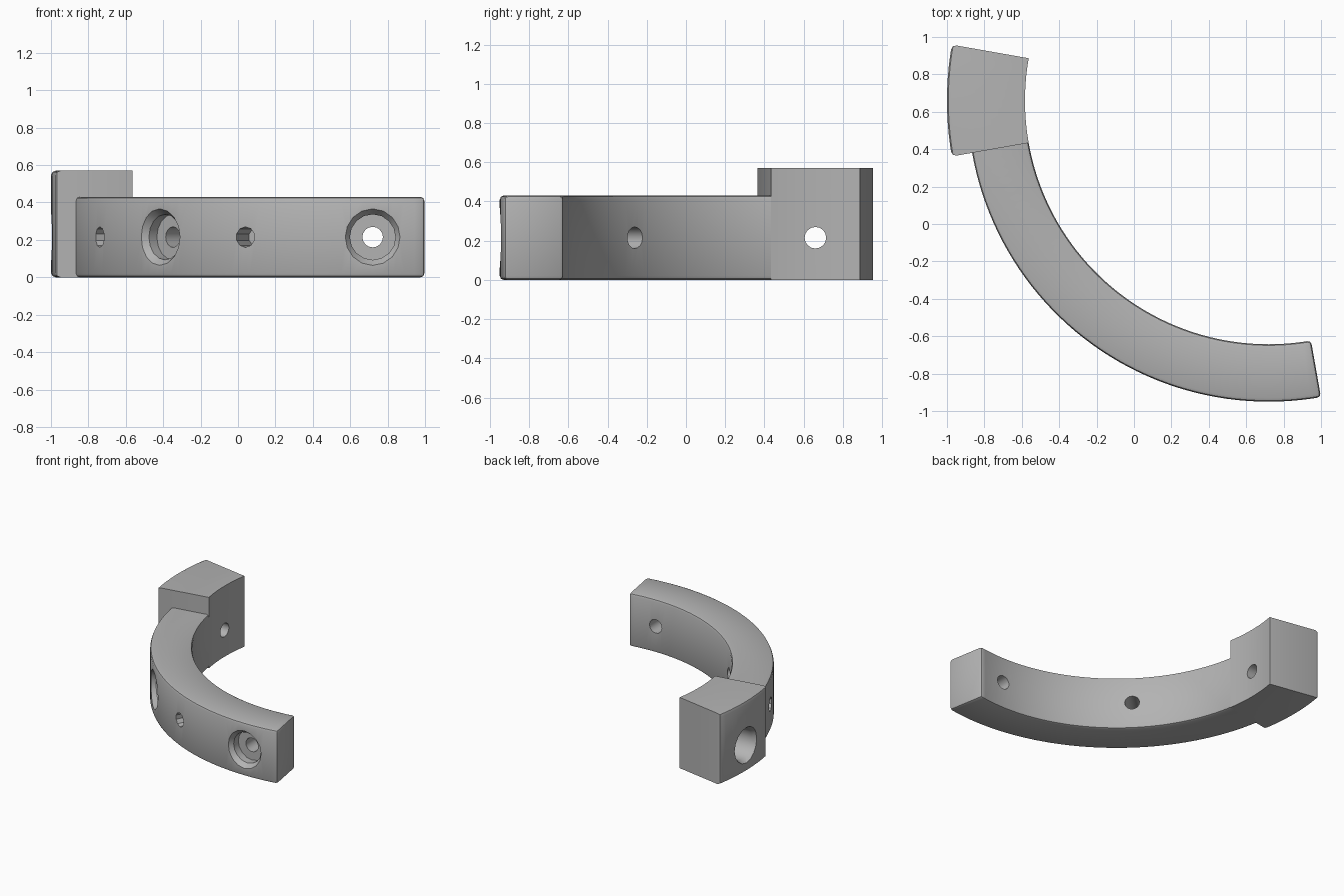
import bpy, bmesh
from math import radians, cos, sin, pi
from mathutils import Vector, Matrix

default = bpy.data.objects.get("Cube")
if default:
    bpy.data.objects.remove(default)

CENTRE = Vector((0.72, 0.66, 0))
INNER, OUTER, PAD_OUTER = 1.303, 1.61, 1.72
HOLE_Z = 0.215

grey = bpy.data.materials.new("plain grey")
grey.use_nodes = True
grey.diffuse_color = (0.45, 0.45, 0.45, 1)
grey.node_tree.nodes["Principled BSDF"].inputs["Base Color"].default_value = (0.45, 0.45, 0.45, 1)


def polar(radius, degrees, z):
    a = radians(degrees)
    return CENTRE + Vector((radius * cos(a), radius * sin(a), z))


def make_object(name, bm):
    bmesh.ops.recalc_face_normals(bm, faces=bm.faces)
    mesh = bpy.data.meshes.new(name)
    bm.to_mesh(mesh)
    bm.free()
    obj = bpy.data.objects.new(name, mesh)
    bpy.context.collection.objects.link(obj)
    mesh.materials.append(grey)
    return obj


def ring_sector(name, start, end, outer, height, bevel, keep_sharp):
    """Rectangular section swept round the arc, with softened edges."""
    bm = bmesh.new()
    steps = round((end - start) / 2)
    rings = []
    for i in range(steps + 1):
        angle = start + (end - start) * i / steps
        corners = ((INNER, 0), (outer, 0), (outer, height), (INNER, height))
        rings.append([bm.verts.new(polar(r, angle, z)) for r, z in corners])
    for a, b in zip(rings, rings[1:]):
        for k in range(4):
            n = (k + 1) % 4
            bm.faces.new((a[k], a[n], b[n], b[k]))
    bm.faces.new(rings[0])
    bm.faces.new(rings[-1])
    bmesh.ops.recalc_face_normals(bm, faces=bm.faces)
    edges = [e for e in bm.edges
             if e.calc_face_angle(0) > 0.5 and not keep_sharp(e, rings)]
    bmesh.ops.bevel(bm, geom=edges, offset=bevel, segments=2,
                    profile=0.5, affect='EDGES', clamp_overlap=True)
    return make_object(name, bm)


def radial_cutter(name, angle, profile, sides):
    """Lathed plug pointing outward; profile is (distance, radius)."""
    bm = bmesh.new()
    loops = []
    for distance, radius in profile:
        loops.append([bm.verts.new((radius * cos(2 * pi * i / sides),
                                    radius * sin(2 * pi * i / sides), distance))
                      for i in range(sides)])
    for a, b in zip(loops, loops[1:]):
        for i in range(sides):
            n = (i + 1) % sides
            bm.faces.new((a[i], a[n], b[n], b[i]))
    bm.faces.new(loops[0])
    bm.faces.new(loops[-1])
    turn = Matrix.Rotation(radians(angle), 4, 'Z') @ Matrix.Rotation(pi / 2, 4, 'Y')
    bm.transform(Matrix.Translation(CENTRE + Vector((0, 0, HOLE_Z))) @ turn)
    obj = make_object(name, bm)
    obj.hide_render = True
    return obj


def drill(target, cutters):
    for cutter in cutters:
        mod = target.modifiers.new(cutter.name, 'BOOLEAN')
        mod.operation, mod.solver, mod.object = 'DIFFERENCE', 'EXACT', cutter
    bpy.ops.object.select_all(action='DESELECT')
    target.select_set(True)
    bpy.context.view_layer.objects.active = target
    for mod in list(target.modifiers):
        bpy.ops.object.modifier_apply(modifier=mod.name)
    for cutter in cutters:
        bpy.data.objects.remove(cutter)
    bpy.ops.object.shade_smooth_by_angle(angle=radians(25))


def in_first_ring(edge, rings):
    return all(v in rings[0] for v in edge.verts)


def touches_inner(edge, rings):
    inner = {v for ring in rings for v in (ring[0], ring[3])}
    return any(v in inner for v in edge.verts)


# Main curved bar and the taller end pad it butts against
bar = ring_sector("curved_bar", 190, 280, OUTER, 0.43, 0.02, in_first_ring)
pad = ring_sector("end_pad", 170, 190, PAD_OUTER, 0.57, 0.025, touches_inner)


def stepped_bore(name, angle, surface, mouth, bore):
    # Narrow through hole, wide seat and chamfered mouth
    return radial_cutter(name, angle, (
        (1.2, 0.055), (1.51, 0.055), (1.51, bore), (surface - 0.04, bore),
        (surface + 0.005, mouth), (surface + 0.1, mouth)), 16)


# Stepped bolt holes and blind pin holes
bar_cutters = [stepped_bore(f"bolt_cutter_{a}", a, OUTER, 0.155, 0.122) for a in (225, 270)]
bar_cutters += [radial_cutter(f"pin_cutter_{a}", a, ((1.45, 0.055), (1.75, 0.055)), 10)
                for a in (205, 245)]
drill(bar, bar_cutters)
drill(pad, [stepped_bore("pad_cutter", 180, PAD_OUTER, 0.145, 0.125)])
